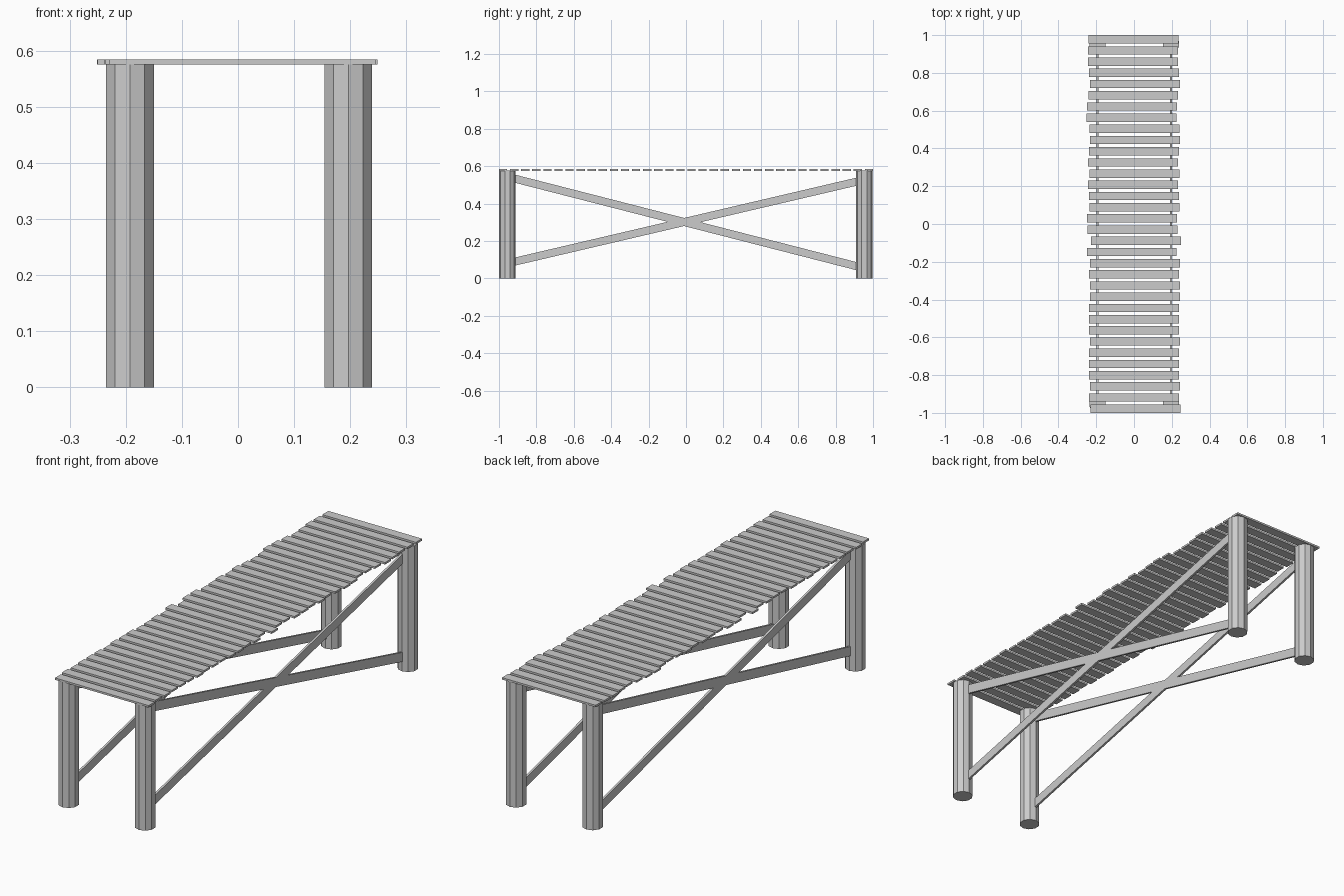
import bpy, bmesh
from math import atan2, hypot
from mathutils import Matrix, Vector

if "Cube" in bpy.data.objects:
    bpy.data.objects.remove(bpy.data.objects["Cube"])


def new_object(name, bm):
    mesh = bpy.data.meshes.new(name)
    bm.to_mesh(mesh)
    bm.free()
    ob = bpy.data.objects.new(name, mesh)
    bpy.context.collection.objects.link(ob)
    return ob


def add_box(bm, centre, size, tilt=0.0):
    m = (Matrix.Translation(Vector(centre)) @ Matrix.Rotation(tilt, 4, 'X')
         @ Matrix.Diagonal((*size, 1)))
    bmesh.ops.create_cube(bm, size=1, matrix=m)


# Slatted top: evenly spaced planks with uneven ends (sideways shift in thousandths)
shifts = [-3, -5, -6, 1, 6, -4, -11, -13, 2, 6, 1, -6, 2, -5, 0, 2, -10, -9,
          11, -12, 6, 0, 5, 6, -1, 1, -1, 6, 1, 1, 1, 5, 1, 8]
bm = bmesh.new()
for i, s in enumerate(shifts):
    y = 0.978 - i * 1.956 / (len(shifts) - 1)
    add_box(bm, (s / 1000, y, 0.58), (0.476, 0.044, 0.009))
new_object("top_planks", bm)

# Ten-sided legs, one corner facing front and back
for x, side in ((-0.1925, "left"), (0.1965, "right")):
    for y, end in ((-0.955, "front"), (0.953, "back")):
        bpy.ops.mesh.primitive_cylinder_add(vertices=10, radius=0.0447, depth=0.576,
                                            location=(x, y, 0.288))
        bpy.context.object.name = f"{end}_{side}_leg"

# Crossed diagonal braces on both long sides
for x, side in ((-0.1925, "left"), (0.1955, "right")):
    for z0, z1, kind in ((0.541, 0.057, "falling"), (0.083, 0.525, "rising")):
        bm = bmesh.new()
        y = 0.945
        add_box(bm, (x, 0, (z0 + z1) / 2), (0.01, hypot(2 * y, z1 - z0), 0.042),
                atan2(z1 - z0, 2 * y))
        new_object(f"{side}_{kind}_brace", bm)
